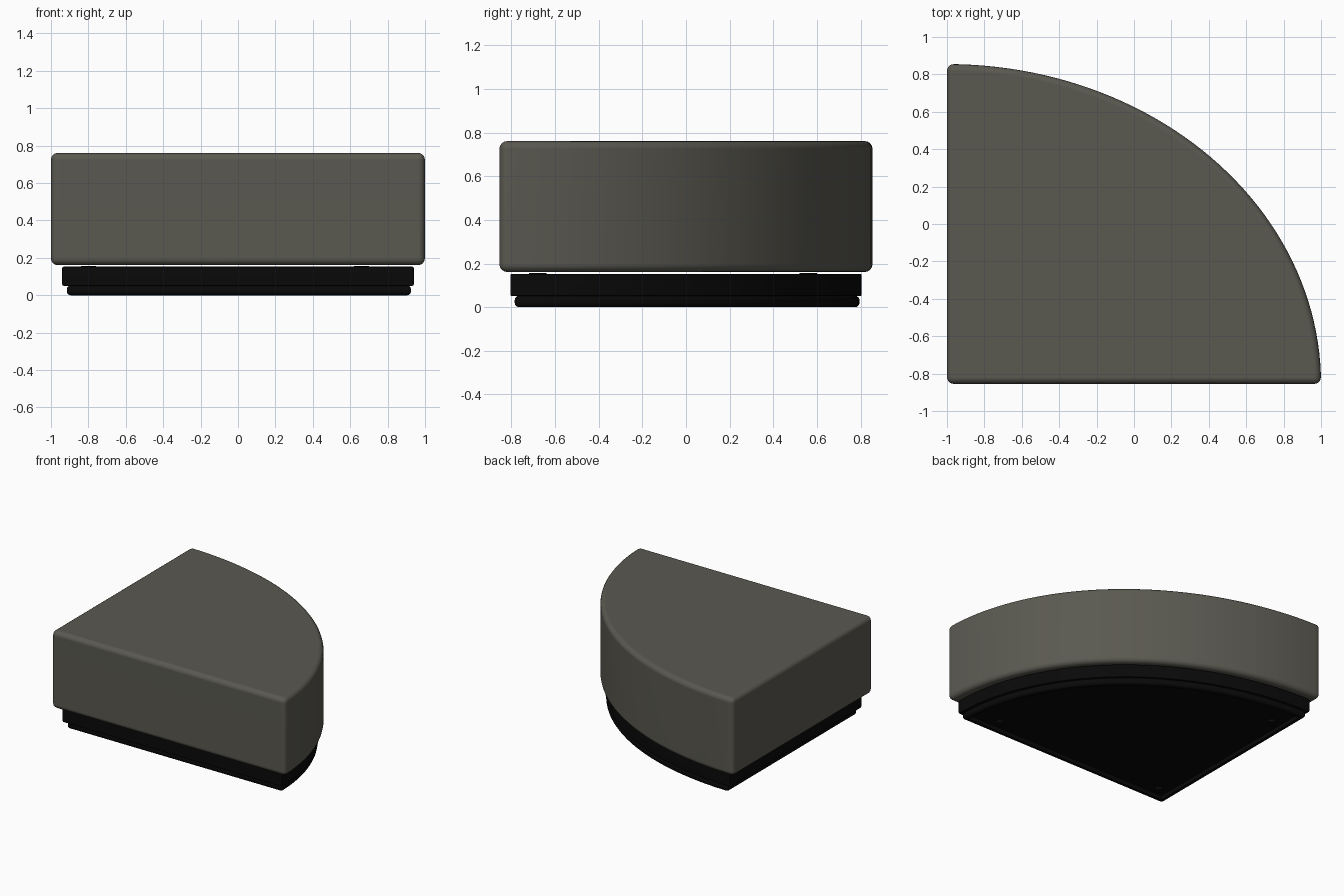
import bpy, bmesh, math

cube = bpy.data.objects.get("Cube")
if cube:
    bpy.data.objects.remove(cube, do_unlink=True)


def make_material(name, rgb, roughness):
    m = bpy.data.materials.new(name)
    m.use_nodes = True
    m.diffuse_color = (*rgb, 1)
    bsdf = next(n for n in m.node_tree.nodes if n.type == 'BSDF_PRINCIPLED')
    bsdf.inputs["Base Color"].default_value = (*rgb, 1)
    bsdf.inputs["Roughness"].default_value = roughness
    return m


FABRIC = make_material("warm grey upholstery", (0.102, 0.099, 0.081), 0.8)
BLACK = make_material("black plinth", (0.0027, 0.0027, 0.0027), 0.6)


def finish(bm, name, mat):
    bmesh.ops.recalc_face_normals(bm, faces=bm.faces)
    mesh = bpy.data.meshes.new(name)
    bm.to_mesh(mesh)
    bm.free()
    mesh.materials.append(mat)
    obj = bpy.data.objects.new(name, mesh)
    bpy.context.collection.objects.link(obj)
    bpy.ops.object.select_all(action='DESELECT')
    obj.select_set(True)
    bpy.context.view_layer.objects.active = obj
    bpy.ops.object.shade_smooth_by_angle(angle=math.radians(35))
    # Keep the large flat faces evenly shaded next to the rounded edges
    wn = obj.modifiers.new("flat face normals", 'WEIGHTED_NORMAL')
    wn.keep_sharp = True
    return obj


def quarter_slab(name, corner, rx, ry, z0, z1, radius, mat, segments=4, steps=48,
                 rim=0, recess=0):
    """Quarter-ellipse slab with rounded edges and an optional recess underneath."""
    cx, cy = corner
    outline = [(cx, cy)]
    for i in range(steps + 1):
        t = math.pi / 2 * i / steps
        outline.append((cx + rx * math.cos(t), cy + ry * math.sin(t)))
    bm = bmesh.new()
    base = bm.faces.new([bm.verts.new((x, y, z0)) for x, y in outline])
    ext = bmesh.ops.extrude_face_region(bm, geom=[base], use_keep_orig=True)
    top = [g for g in ext["geom"] if isinstance(g, bmesh.types.BMVert)]
    bmesh.ops.translate(bm, verts=top, vec=(0, 0, z1 - z0))
    bmesh.ops.recalc_face_normals(bm, faces=bm.faces)
    hard = [e for e in bm.edges if e.calc_face_angle(0) > math.radians(45)]
    bmesh.ops.bevel(bm, geom=hard, offset=radius, offset_type='OFFSET',
                    segments=segments, profile=0.5, affect='EDGES',
                    clamp_overlap=True)
    if recess:
        bmesh.ops.remove_doubles(bm, verts=bm.verts, dist=0.0005)
        bmesh.ops.recalc_face_normals(bm, faces=bm.faces)
        floor = max((f for f in bm.faces if f.normal.z < -0.9),
                    key=lambda f: f.calc_area())
        bmesh.ops.inset_region(bm, faces=[floor], thickness=rim, use_even_offset=True)
        bmesh.ops.inset_region(bm, faces=[floor], thickness=0.002, use_even_offset=True)
        bmesh.ops.translate(bm, verts=floor.verts, vec=(0, 0, recess))
    return finish(bm, name, mat)


def disc(name, x, y, z0, z1, r, mat):
    bm = bmesh.new()
    bmesh.ops.create_cone(bm, cap_ends=True, segments=24, radius1=r, radius2=r,
                          depth=z1 - z0)
    bmesh.ops.translate(bm, verts=bm.verts, vec=(x, y, (z0 + z1) / 2))
    return finish(bm, name, mat)


# Upholstered seat block
quarter_slab("seat_cushion", (-1, -0.855), 2.0, 1.71, 0.161, 0.761, 0.036, FABRIC)

# Stepped plinth below the seat, hollowed slightly underneath
quarter_slab("plinth_upper", (-0.94, -0.805), 1.88, 1.61, 0.05, 0.153, 0.008, BLACK, 2)
quarter_slab("plinth_lower", (-0.915, -0.785), 1.84, 1.58, 0.0, 0.052, 0.02, BLACK,
             rim=0.015, recess=0.03)

# Low spacers on top of the plinth, with small feet beneath, near each corner
for place, x, y in (("inner", -0.8, -0.68), ("left", 0.66, -0.68), ("back", -0.8, 0.56)):
    disc("spacer_" + place, x, y, 0.145, 0.157, 0.04, BLACK)
    disc("foot_" + place, x, y, 0.012, 0.035, 0.03, BLACK)
